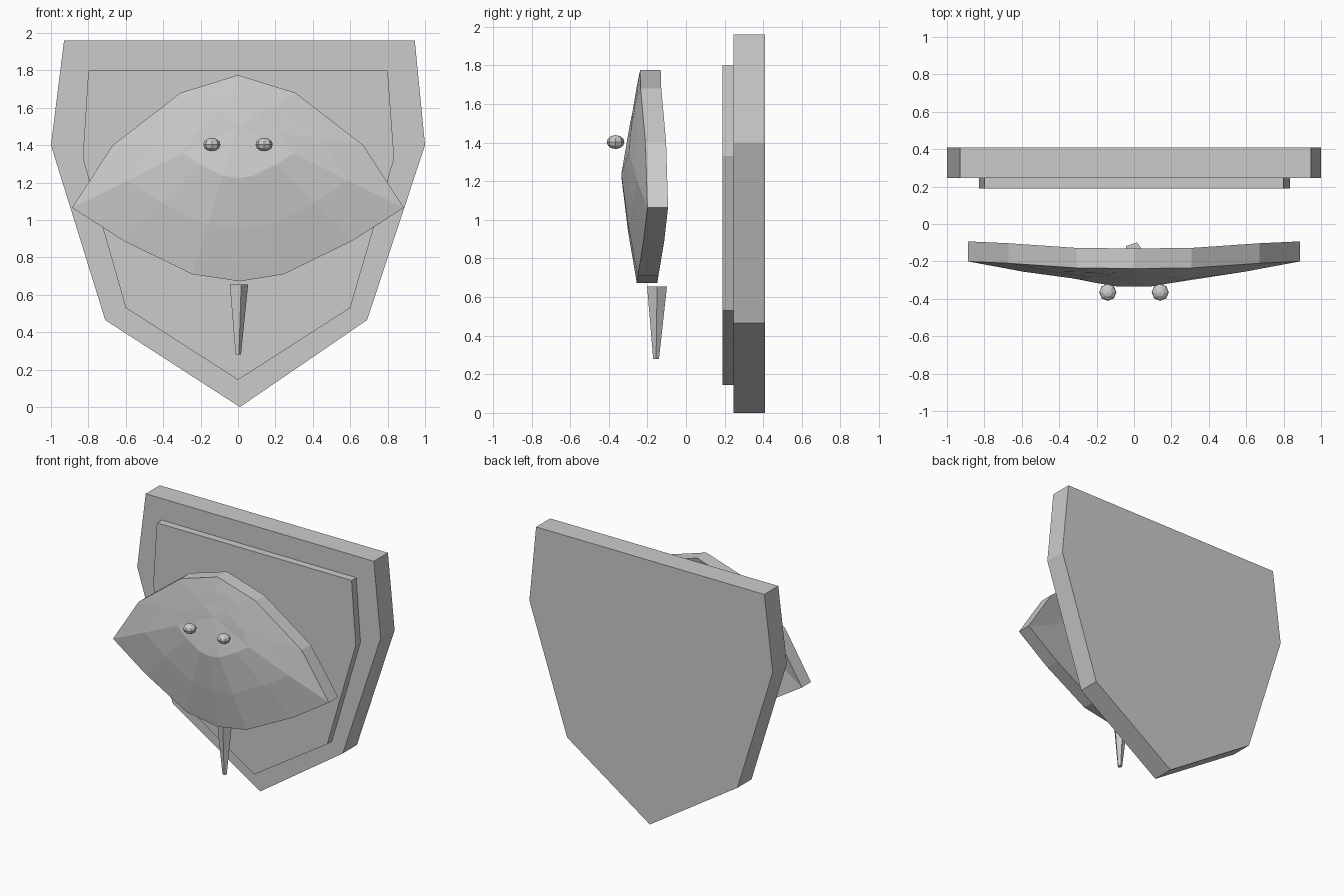
import bpy, bmesh, math
from mathutils import Matrix, Vector

if "Cube" in bpy.data.objects:
    bpy.data.objects.remove(bpy.data.objects["Cube"])

grey = bpy.data.materials.new("plain_grey")
grey.diffuse_color = (0.6, 0.6, 0.6, 1)
grey.use_nodes = True
grey.node_tree.nodes["Principled BSDF"].inputs["Base Color"].default_value = grey.diffuse_color


def finish(name, bm):
    bmesh.ops.recalc_face_normals(bm, faces=bm.faces)
    me = bpy.data.meshes.new(name)
    bm.to_mesh(me)
    bm.free()
    me.materials.append(grey)
    ob = bpy.data.objects.new(name, me)
    bpy.context.collection.objects.link(ob)
    return ob


def plate(name, outline, y0, y1):
    bm = bmesh.new()
    a = [bm.verts.new((x, y0, z)) for x, z in outline]
    b = [bm.verts.new((x, y1, z)) for x, z in outline]
    n = len(outline)
    bm.faces.new(a)
    bm.faces.new(b)
    for i in range(n):
        j = (i + 1) % n
        bm.faces.new((a[i], a[j], b[j], b[i]))
    return finish(name, bm)


# Shield plaque with raised panel
plate("shield_back", [(-0.93, 1.96), (0.945, 1.96), (1.0, 1.40), (0.69, 0.465),
                      (0.01, 0.0), (-0.71, 0.465), (-1.0, 1.40)], 0.245, 0.41)
plate("shield_panel", [(-0.80, 1.80), (0.80, 1.80), (0.835, 1.33), (0.60, 0.53),
                       (0, 0.145), (-0.60, 0.53), (-0.83, 1.33)], 0.19, 0.245)

# Ray body: right half of rim as (x, z, front y, bulge), mirrored to the left
half = [(0, 1.775, -0.238, 0.032), (0.307, 1.68, -0.235, 0.042),
        (0.67, 1.40, -0.21, 0.075), (0.887, 1.065, -0.20, 0.095),
        (0.61, 0.888, -0.22, 0.095), (0.245, 0.71, -0.25, 0.085),
        (0.01, 0.672, -0.255, 0.08)]
rim = half + [(-x, z, y, b) for x, z, y, b in reversed(half[1:-1])]
MID_Z, THICK = 1.5, 0.107
bm = bmesh.new()


def skin(offset):
    rings = []
    for s, k in ((1, 0), (2 / 3, 0.58), (1 / 3, 1)):
        rings.append([bm.verts.new((x * s, y - b * k + offset, MID_Z + (z - MID_Z) * s))
                      for x, z, y, b in rim])
    tip = bm.verts.new((0, -0.29 + offset, MID_Z))
    n = len(rim)
    for i in range(n):
        j = (i + 1) % n
        for p, q in zip(rings, rings[1:]):
            bm.faces.new((p[i], p[j], q[j], q[i]))
        bm.faces.new((rings[-1][i], rings[-1][j], tip))
    return rings[0]


front, back = skin(0), skin(THICK)
for i in range(len(rim)):
    j = (i + 1) % len(rim)
    bm.faces.new((front[i], front[j], back[j], back[i]))
finish("ray_body", bm)

# Eyes
for side, label in ((-1, "left"), (1, "right")):
    bm = bmesh.new()
    bmesh.ops.create_uvsphere(bm, u_segments=8, v_segments=6, radius=1)
    bmesh.ops.transform(bm, verts=bm.verts, matrix=Matrix.Translation((side * 0.14, -0.365, 1.403))
                        @ Matrix.Diagonal((0.046, 0.046, 0.036, 1)))
    finish("eye_" + label, bm)

# Five-sided tapering tail
bm = bmesh.new()
ends = []
for z, r, y in ((0.655, 0.054, -0.15), (0.28, 0.016, -0.155)):
    ends.append([bm.verts.new((r * math.cos(i * math.tau / 5), y + r * math.sin(i * math.tau / 5), z))
                 for i in range(5)])
for ring in ends:
    bm.faces.new(ring)
for i in range(5):
    j = (i + 1) % 5
    bm.faces.new((ends[0][i], ends[0][j], ends[1][j], ends[1][i]))
finish("tail", bm)
